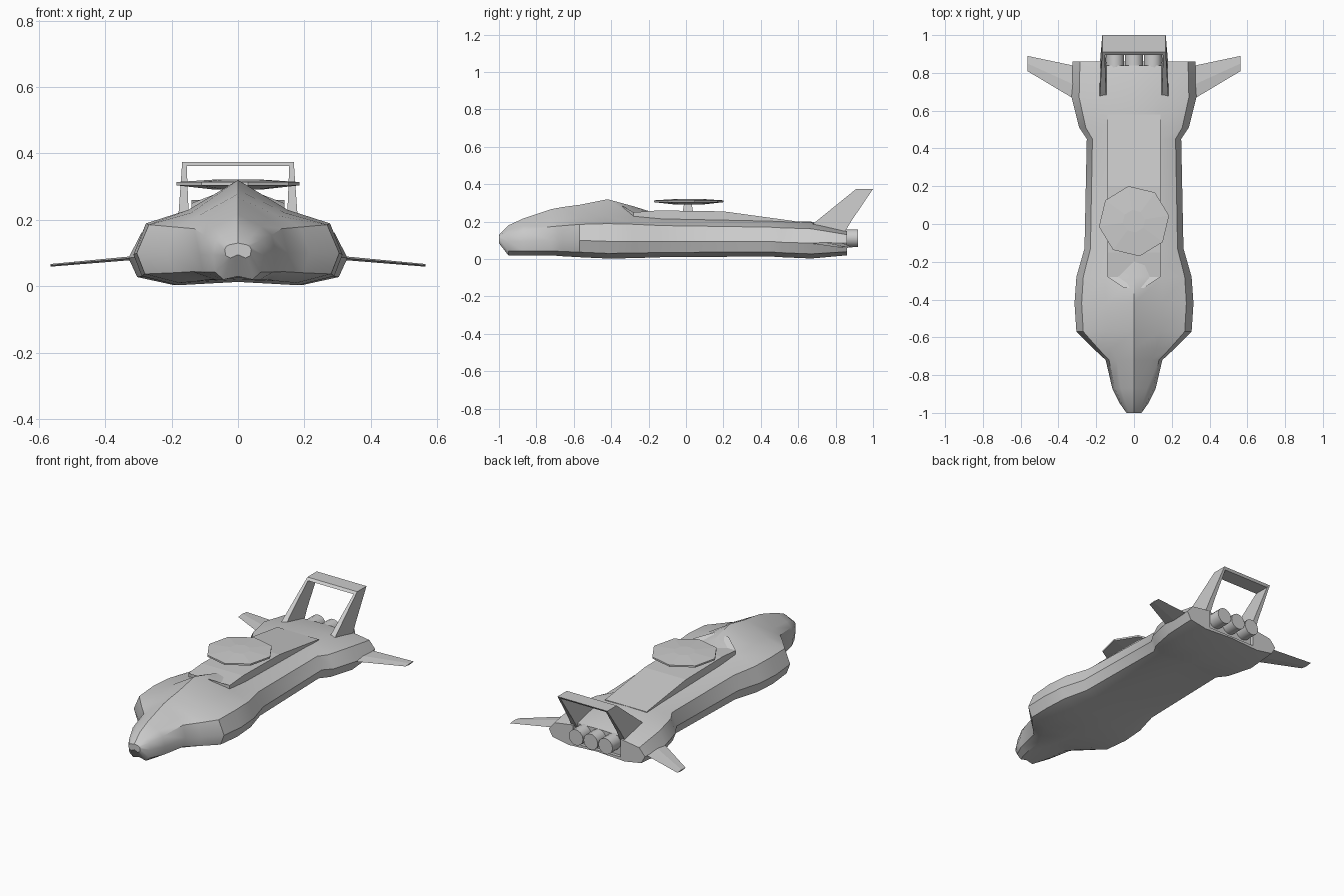
import bpy, bmesh, math

if "Cube" in bpy.data.objects:
    bpy.data.objects.remove(bpy.data.objects["Cube"])


def loft(name, rings, smooth=None, mirror=False):
    """Skin a list of equal-length point rings and cap both ends."""
    bm = bmesh.new()
    vs = [[bm.verts.new(p) for p in r] for r in rings]
    n = len(rings[0])
    for a, b in zip(vs, vs[1:]):
        for i in range(n):
            j = (i + 1) % n
            bm.faces.new((a[i], a[j], b[j], b[i]))
    bm.faces.new(vs[0])
    bm.faces.new(vs[-1])
    bmesh.ops.recalc_face_normals(bm, faces=bm.faces)
    me = bpy.data.meshes.new(name)
    bm.to_mesh(me)
    bm.free()
    ob = bpy.data.objects.new(name, me)
    bpy.context.collection.objects.link(ob)
    if mirror:
        ob.modifiers.new("mirror", 'MIRROR').use_mirror_merge = False
    if smooth:
        bpy.ops.object.select_all(action='DESELECT')
        bpy.context.view_layer.objects.active = ob
        ob.select_set(True)
        bpy.ops.object.shade_smooth_by_angle(angle=math.radians(smooth))
    return ob


def circle(r, z, n, turn=0, cy=0.0):
    return [(r * math.cos(turn + math.tau * i / n),
             cy + r * math.sin(turn + math.tau * i / n), z) for i in range(n)]


# Hull stations: y, ridge z, shoulder x, shoulder z, half width, widest z, bottom z
stations = [
    (-1.00, .130, .025, .125, .040, .110, .085),
    (-0.95, .180, .045, .155, .075, .095, .020),
    (-0.87, .217, .070, .180, .115, .095, .020),
    (-0.72, .267, .090, .205, .150, .100, .020),
    (-0.66, .278, .120, .212, .215, .100, .015),
    (-0.57, .290, .140, .222, .305, .100, .010),
    (-0.42, .320, .150, .230, .315, .095, .003),
    (-0.28, .282, .150, .225, .305, .095, .005),
    (-0.13, .235, .140, .215, .262, .095, .010),
    (0.45, .205, .140, .203, .250, .095, .014),
    (0.51, .203, .140, .200, .290, .090, .010),
    (0.67, .200, .150, .195, .330, .085, .003),
    (0.86, .155, .155, .150, .325, .085, .020),
]


def section(y, zt, sx, sz, w, zw, zb):
    half = [(sx, sz), (.88 * w, zw + .7 * (sz - zw)), (w, zw),
            (.92 * w, zb + .3 * (zw - zb)), (.58 * w, zb)]
    right = [(x, y, z) for x, z in half]
    left = [(-x, y, z) for x, z in reversed(half)]
    return [(0, y, zt)] + right + [(0, y, zb + .01)] + left


hull = loft("hull", [section(*s) for s in stations], smooth=35)

# Shallow engine bay cut into the stern
bay = loft("bay_cutter", [[(x, y, z) for x, z in
           ((-.16, .04), (.16, .04), (.16, .4), (-.16, .4))] for y in (.84, .95)])
bay.hide_render = True
bay.hide_viewport = True
cut = hull.modifiers.new("engine_bay", 'BOOLEAN')
cut.object = bay
cut.solver = 'EXACT'

# Raised deck along the back
deck = [(-.34, .05, .285), (-.28, .14, .25), (-.15, .14, .26),
        (.20, .14, .255), (.58, .14, .203)]
loft("back_deck", [[(-x, y, z), (x, y, z), (x, y, .17), (-x, y, .17)]
                   for y, x, z in deck])

# Eight-sided radar dish on a small pylon
turn = math.radians(9)
loft("radar_dish", [circle(r, z, 8, turn, .015) for r, z in
                    ((.07, .291), (.188, .304), (.188, .314), (.06, .322))])
loft("radar_pylon", [[(-x, .01 - y, z), (x, .01 - y, z), (x, .01 + y, z), (-x, .01 + y, z)]
                     for x, y, z in ((.03, .03, .24), (.018, .02, .298))])

# Swept tail fins and the bar that joins them
loft("tail_fin", [
    [(.145, .67, .18), (.182, .67, .18), (.182, .84, .13), (.145, .84, .13)],
    [(.148, .70, .205), (.18, .70, .205), (.178, .885, .205), (.15, .885, .205)],
    [(.155, .91, .375), (.168, .91, .375), (.168, 1.0, .375), (.155, 1.0, .375)]],
    mirror=True)
loft("tail_bar", [[(x, .895, .362), (x, .91, .375), (x, 1.0, .375), (x, .99, .362)]
                  for x in (-.16, .16)])

# Stub wings
loft("stub_wing", [
    [(.28, .64, .088), (.28, .72, .094), (.28, .83, .088), (.28, .72, .082)],
    [(.565, .81, .063), (.565, .85, .067), (.565, .89, .063), (.565, .85, .059)]],
    mirror=True)

# Three engine nozzles
for k, x in enumerate((-.1, 0, .1)):
    ring = circle(.048, 0, 14)
    loft(f"engine_{k + 1}", [[(x + a, y, .112 + b) for a, b, _ in ring]
                             for y in (.78, .92)], smooth=40)
